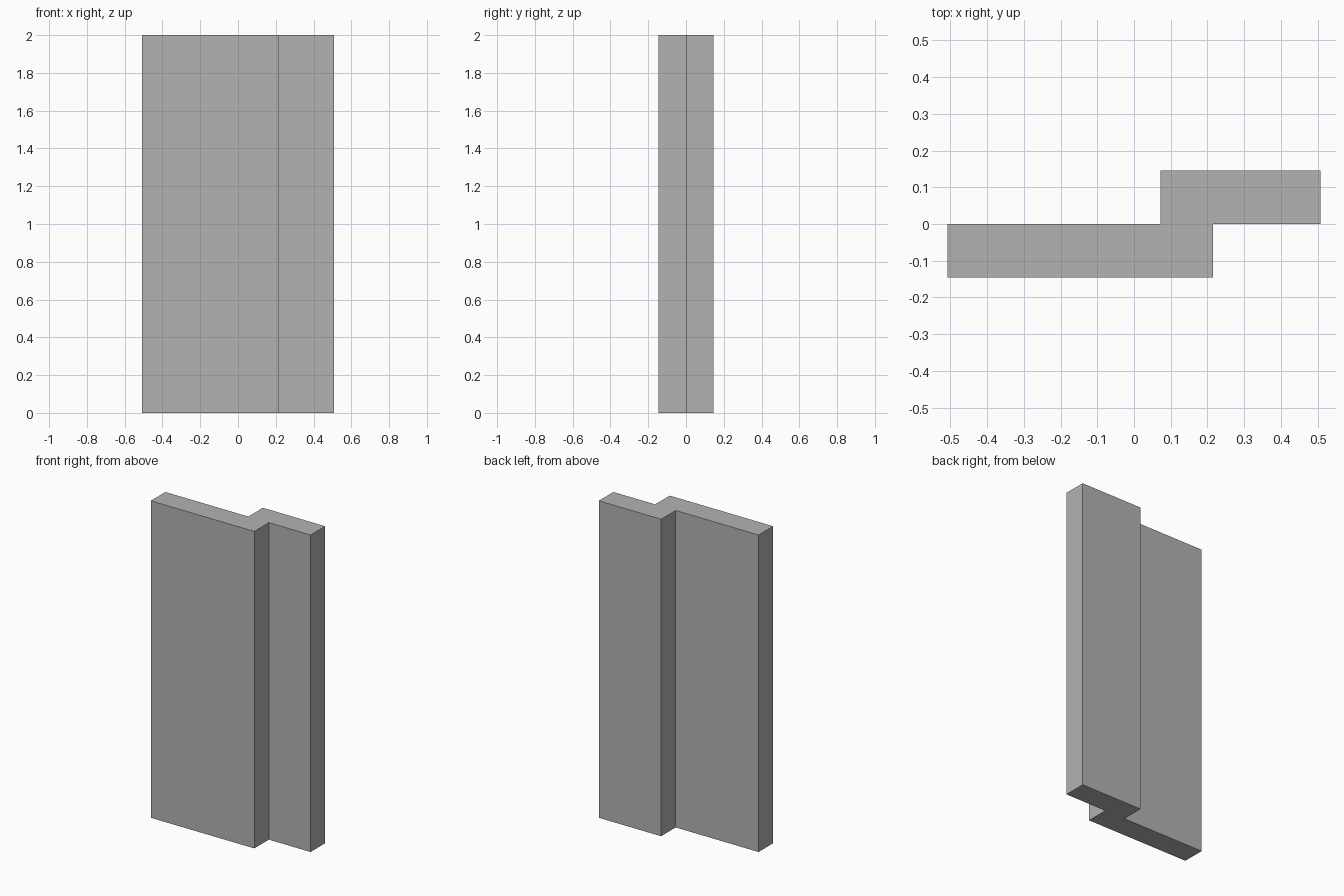
import bpy
import bmesh

cube = bpy.data.objects.get("Cube")
if cube:
    bpy.data.objects.remove(cube, do_unlink=True)

HEIGHT = 2.0
HALF_WIDTH = 0.507
HALF_DEPTH = 0.145
FRONT_END = 0.215   # right-hand limit of the front slab
BACK_START = 0.072  # where the back slab begins

# Plain grey
grey = bpy.data.materials.new("plain_grey")
grey_value = (0.45, 0.45, 0.45, 1.0)
grey.diffuse_color = grey_value
grey.use_nodes = True
grey.node_tree.nodes["Principled BSDF"].inputs["Base Color"].default_value = grey_value

# Stepped floor plan: two overlapping slabs joined as one solid
profile = [
    (-HALF_WIDTH, -HALF_DEPTH),
    (FRONT_END, -HALF_DEPTH),
    (FRONT_END, 0),
    (HALF_WIDTH, 0),
    (HALF_WIDTH, HALF_DEPTH),
    (BACK_START, HALF_DEPTH),
    (BACK_START, 0),
    (-HALF_WIDTH, 0),
]

# Extrude the plan to full height
bm = bmesh.new()
base = bm.faces.new([bm.verts.new((x, y, 0)) for x, y in profile])
extruded = bmesh.ops.extrude_face_region(bm, geom=[base], use_keep_orig=True)
top_verts = [g for g in extruded["geom"] if isinstance(g, bmesh.types.BMVert)]
bmesh.ops.translate(bm, verts=top_verts, vec=(0, 0, HEIGHT))
bmesh.ops.recalc_face_normals(bm, faces=bm.faces)

mesh = bpy.data.meshes.new("stepped_wall_panel")
bm.to_mesh(mesh)
bm.free()
mesh.materials.append(grey)
panel = bpy.data.objects.new("stepped_wall_panel", mesh)
bpy.context.collection.objects.link(panel)
